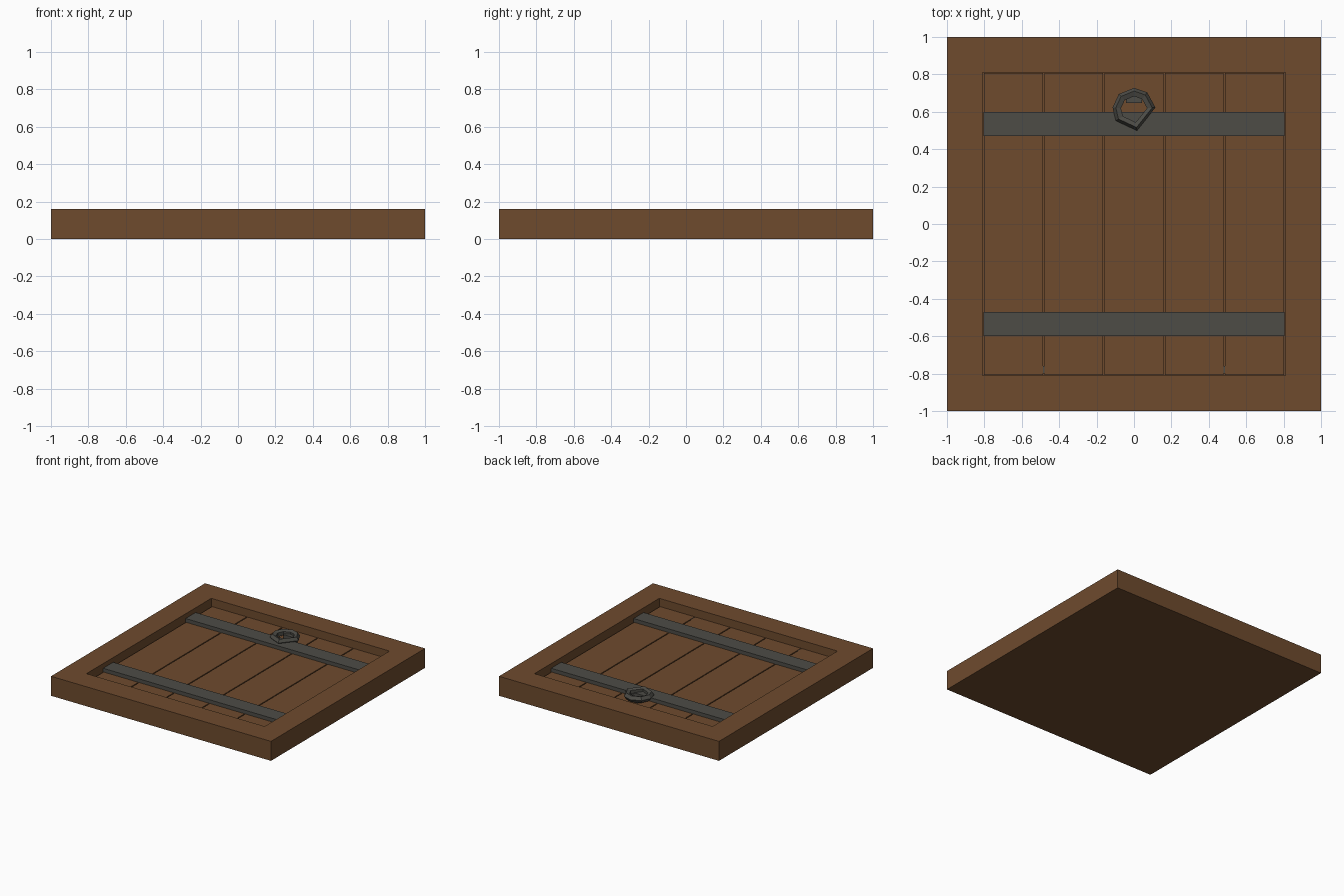
import bpy, bmesh, math

if "Cube" in bpy.data.objects:
    bpy.data.objects.remove(bpy.data.objects["Cube"])

def material(name, color):
    m = bpy.data.materials.new(name)
    m.diffuse_color = (*color, 1)
    m.use_nodes = True
    m.node_tree.nodes["Principled BSDF"].inputs["Base Color"].default_value = m.diffuse_color
    return m

WOOD = material("brown wood", (0.156, 0.070, 0.027))
IRON = material("dark iron", (0.074, 0.072, 0.062))

def finish(bm, name, mat):
    bmesh.ops.recalc_face_normals(bm, faces=bm.faces)
    me = bpy.data.meshes.new(name)
    bm.to_mesh(me)
    bm.free()
    ob = bpy.data.objects.new(name, me)
    me.materials.append(mat)
    bpy.context.collection.objects.link(ob)
    return ob

def box(name, x0, x1, y0, y1, z0, z1, mat):
    bm = bmesh.new()
    bmesh.ops.create_cube(bm, size=1)
    for v in bm.verts:
        v.co = (x1 if v.co.x > 0 else x0,
                y1 if v.co.y > 0 else y0,
                z1 if v.co.z > 0 else z0)
    return finish(bm, name, mat)

# Frame: one slab with a deep square pocket in its top
IN, H, FLOOR, PLANK, STRAP = 0.81, 0.16, 0.01, 0.095, 0.125
bm = bmesh.new()
rings = [[bm.verts.new((sx * r, sy * r, z))
          for sx, sy in ((-1, -1), (1, -1), (1, 1), (-1, 1))]
         for r, z in ((1, 0), (1, H), (IN, H), (IN, FLOOR))]
for a, b in zip(rings, rings[1:]):
    for i in range(4):
        j = (i + 1) % 4
        bm.faces.new((a[i], a[j], b[j], b[i]))
bm.faces.new(rings[0])
bm.faces.new(rings[-1])
finish(bm, "frame", WOOD)

# Five planks with narrow gaps
PITCH = 0.322
for i in range(5):
    cx = (i - 2) * PITCH
    box(f"plank_{i + 1}", cx - 0.157, cx + 0.157, -0.808, 0.808, FLOOR, PLANK, WOOD)

# Two iron straps
for name, cy in (("rear_strap", 0.535), ("front_strap", -0.535)):
    box(name, -0.805, 0.805, cy - 0.065, cy + 0.065, PLANK - 0.01, STRAP, IRON)

# Small hinge pins seen in the plank gaps
for side in (-1, 1):
    x = side * 1.5 * PITCH
    box("hinge_pin", x - 0.004, x + 0.004, -0.80, -0.76, 0.05, PLANK - 0.003, IRON)

# Hand-forged pull ring: uneven facets, five-sided section
bm = bmesh.new()
loops = []
for deg in (5, 52, 90, 135, 175, 212, 278):
    a = math.radians(deg)
    loop = []
    for k in range(5):
        t = 2 * math.pi * k / 5
        r = 0.09 + 0.025 * math.cos(t)
        loop.append(bm.verts.new((r * math.cos(a), 0.613 + r * math.sin(a),
                                  0.131 + 0.027 * math.sin(t))))
    loops.append(loop)
for i, a in enumerate(loops):
    b = loops[(i + 1) % len(loops)]
    for k in range(5):
        n = (k + 1) % 5
        bm.faces.new((a[k], b[k], b[n], a[n]))
finish(bm, "pull_ring", IRON)

# Staple that holds the ring
box("ring_staple", -0.042, 0.042, 0.648, 0.685, PLANK - 0.01, 0.13, IRON)
